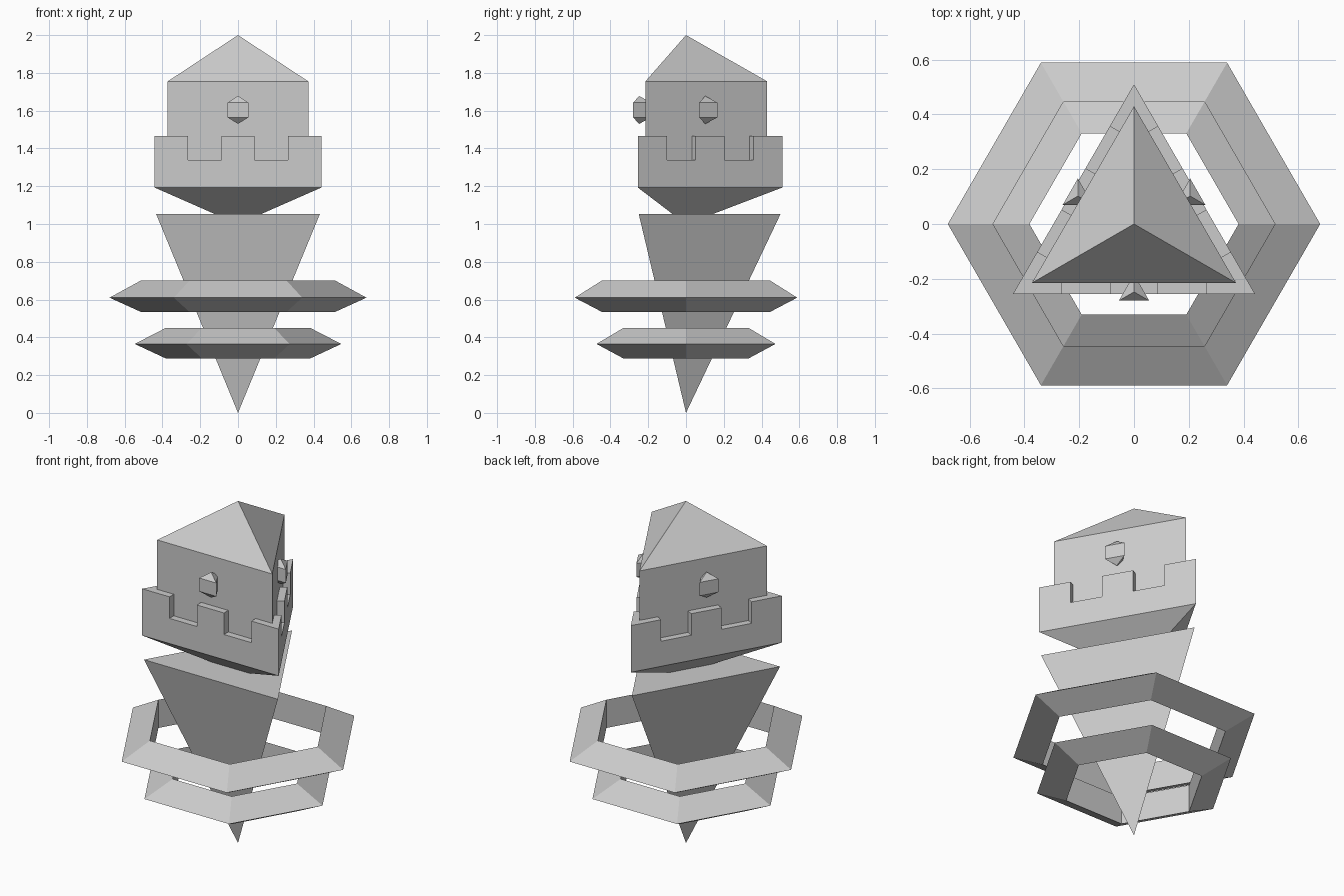
import bpy, bmesh
from math import sin, cos, pi, radians
from mathutils import Matrix

if "Cube" in bpy.data.objects:
    bpy.data.objects.remove(bpy.data.objects["Cube"])


def finish(name, bm):
    bmesh.ops.remove_doubles(bm, verts=bm.verts, dist=1e-5)
    bmesh.ops.recalc_face_normals(bm, faces=bm.faces)
    me = bpy.data.meshes.new(name)
    bm.to_mesh(me)
    bm.free()
    ob = bpy.data.objects.new(name, me)
    bpy.context.collection.objects.link(ob)
    return ob


def lathe(name, sides, profile, start, loc=(0, 0), ring=False):
    """Sweep (radius, z) points round z; radius 0 gives a tip, ring joins the ends."""
    bm = bmesh.new()
    loops = []
    for r, z in profile:
        if r == 0:
            loops.append([bm.verts.new((loc[0], loc[1], z))] * sides)
        else:
            angles = [start + 2 * pi * i / sides for i in range(sides)]
            loops.append([bm.verts.new((loc[0] + r * cos(a), loc[1] + r * sin(a), z))
                          for a in angles])
    pairs = list(zip(loops, loops[1:]))
    if ring:
        pairs.append((loops[-1], loops[0]))
    for a, b in pairs:
        for i in range(sides):
            j = (i + 1) % sides
            bm.faces.new(list(dict.fromkeys((a[i], a[j], b[j], b[i]))))
    if not ring:
        for end, (r, _) in ((loops[0], profile[0]), (loops[-1], profile[-1])):
            if r:
                bm.faces.new(end)
    return finish(name, bm)


def prism(name, outline, z0, z1, angle):
    bm = bmesh.new()
    low = bm.faces.new([bm.verts.new((x, y, z0)) for x, y in outline])
    new = bmesh.ops.extrude_face_region(bm, geom=[low], use_keep_orig=True)["geom"]
    for v in new:
        if isinstance(v, bmesh.types.BMVert):
            v.co.z = z1
    bm.transform(Matrix.Rotation(angle, 4, 'Z'))
    return finish(name, bm)


TRI = pi / 2  # triangle corner points to the back

# floating crystal base
lathe("crystal_base", 3, [(0, 0), (0.5, 1.052)], TRI)

# hexagonal hoops with triangular section
lathe("upper_hoop", 6, [(0.68, 0.61), (0.515, 0.70), (0.515, 0.535)], 0, ring=True)
lathe("lower_hoop", 6, [(0.547, 0.365), (0.382, 0.45), (0.382, 0.288)], 0, ring=True)

# tower: flared underside, parapet ledge, walls and pointed roof
lathe("tower", 3, [(0.14, 1.052), (0.51, 1.193), (0.51, 1.34), (0.43, 1.34),
                   (0.43, 1.755), (0, 2.0)], TRI)

# merlons: one per side middle and one per corner
middle = [(-0.088, -0.255), (0.088, -0.255), (0.088, -0.215), (-0.088, -0.215)]
corner = [(0, 0.51), (-0.0885, 0.3567), (-0.0539, 0.3367), (0, 0.43),
          (0.0539, 0.3367), (0.0885, 0.3567)]
for i in range(3):
    turn = radians(120 * i)
    prism(f"side_merlon_{i + 1}", middle, 1.34, 1.466, turn)
    prism(f"corner_merlon_{i + 1}", corner, 1.34, 1.466, turn)

# gem windows, all facing the same way
for i, loc in enumerate([(0, -0.248), (0.205, 0.102), (-0.205, 0.102)]):
    lathe(f"gem_window_{i + 1}", 3, [(0, 1.53), (0.064, 1.564), (0.064, 1.642), (0, 1.678)],
          TRI, loc)
